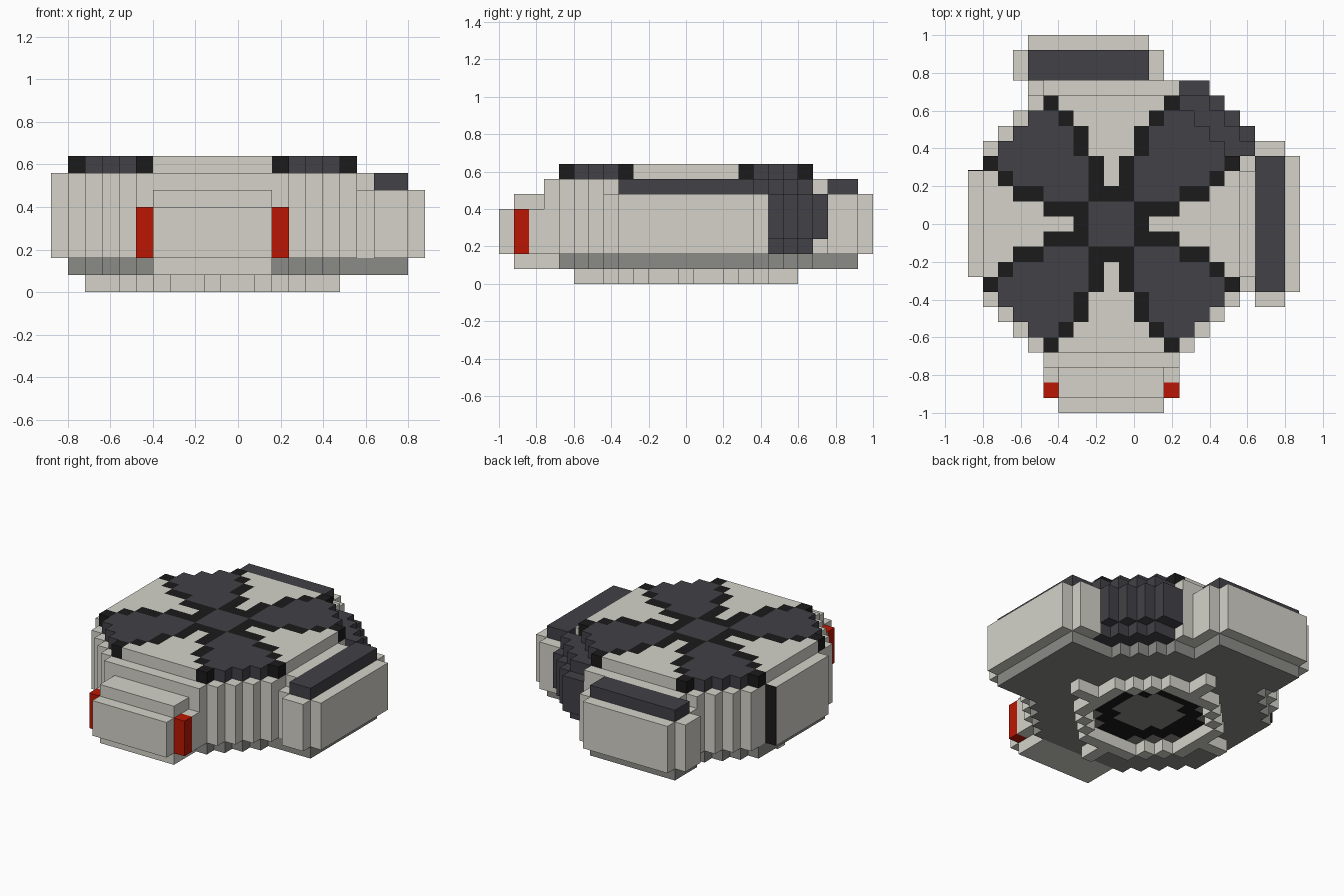
import bpy, bmesh

cube = bpy.data.objects.get("Cube")
if cube:
    bpy.data.objects.remove(cube, do_unlink=True)

U = 0.08          # block size
CX, CY = -0.12, 0.0   # centre of the round body


def material(name, rgb):
    m = bpy.data.materials.new(name)
    m.use_nodes = True
    m.diffuse_color = (*rgb, 1)
    m.node_tree.nodes["Principled BSDF"].inputs["Base Color"].default_value = (*rgb, 1)
    return m


MATS = [material("light_grey", (0.66, 0.65, 0.585)),
        material("charcoal", (0.054, 0.053, 0.061)),
        material("black", (0.011, 0.011, 0.011)),
        material("red", (0.50, 0.008, 0.001)),
        material("mid_grey", (0.26, 0.26, 0.243))]
LIGHT, CHARCOAL, BLACK, RED, MID = range(5)


def finish(name, bm):
    me = bpy.data.meshes.new(name)
    bm.to_mesh(me)
    bm.free()
    for m in MATS:
        me.materials.append(m)
    ob = bpy.data.objects.new(name, me)
    bpy.context.collection.objects.link(ob)
    return ob


def box(name, x0, x1, y0, y1, z0, z1, mat):
    bm = bmesh.new()
    bmesh.ops.create_cube(bm, size=1)
    for v in bm.verts:
        v.co = (x1 if v.co.x > 0 else x0, y1 if v.co.y > 0 else y0, z1 if v.co.z > 0 else z0)
    for f in bm.faces:
        f.material_index = mat
    return finish(name, bm)


def layer(name, rule, z0, z1):
    """Extrude the grid cells for which rule(dx, dy) gives a colour."""
    span = range(-10, 11)
    cells = {(i, j): rule(i, j) for i in span for j in span}
    cells = {k: c for k, c in cells.items() if c is not None}
    bm = bmesh.new()

    def quad(points, mat):
        bm.faces.new([bm.verts.new(p) for p in points]).material_index = mat

    for (i, j), mat in cells.items():
        x, y, h = CX + i * U, CY + j * U, U / 2
        ring = [(x - h, y - h), (x + h, y - h), (x + h, y + h), (x - h, y + h)]
        quad([(*p, z1) for p in ring], mat)
        quad([(*p, z0) for p in reversed(ring)], mat)
        for k, (di, dj) in enumerate([(0, -1), (1, 0), (0, 1), (-1, 0)]):
            if (i + di, j + dj) not in cells:
                a, b = ring[k], ring[(k + 1) % 4]
                quad([(*a, z0), (*b, z0), (*b, z1), (*a, z1)], mat)
    bmesh.ops.remove_doubles(bm, verts=bm.verts, dist=0.001)
    return finish(name, bm)


def octagon(i, j, radius, diagonal):
    return max(abs(i), abs(j)) <= radius and abs(i) + abs(j) <= diagonal


# Four-bladed rotor with black edging and light wedges
EDGE = [0, 0, 2, 1, 1, 2, 2, 3, 4]


def rotor(i, j):
    if not octagon(i, j, 8, 12):
        return None
    a, b = max(abs(i), abs(j)), min(abs(i), abs(j))
    if a <= 1:
        return CHARCOAL
    if a == 2:
        return BLACK if b < 2 else CHARCOAL
    return LIGHT if b < EDGE[a] else BLACK if b == EDGE[a] else CHARCOAL


layer("rotor_top", rotor, 0.56, 0.64)


# Main round body, with a dark insert in the rear corner
def body(i, j):
    a, b = max(abs(i), abs(j)), min(abs(i), abs(j))
    if i > 4 and 4 < j < 9 and 13 <= i + j <= 14 and i < 10:
        return CHARCOAL
    if a == 9:
        return LIGHT if b <= (4 if abs(j) == 9 else 3) else None
    return LIGHT if octagon(i, j, 8, 13) else None


layer("body", body, 0.16, 0.56)
layer("corner_insert_outer",
      lambda i, j: CHARCOAL if 4 < i < 10 and 4 < j < 10 and (i + j == 15 or (i, j) == (5, 9)) else None,
      0.24, 0.48)
box("side_panel_edge", -0.88, -0.80, 0.28, 0.285, 0.16, 0.56, BLACK)


# Underside: plate with a black-ringed hub, and a light foot frame with spokes
def plate(i, j):
    if not octagon(i, j, 8, 12):
        return None
    return BLACK if octagon(i, j, 4, 5) and not octagon(i, j, 2, 3) else MID


def foot(i, j):
    a, b = max(abs(i), abs(j)), min(abs(i), abs(j))
    rim = octagon(i, j, 5, 7) and not octagon(i, j, 4, 6)
    return LIGHT if rim or (5 < a < 8 and b == 0) else None


layer("bottom_plate", plate, 0.08, 0.16)
layer("foot_frame", foot, 0.0, 0.08)

# Right-hand pod
box("side_pod_inner", 0.64, 0.80, -0.44, 0.44, 0.16, 0.48, LIGHT)
box("side_pod_outer", 0.80, 0.88, -0.36, 0.36, 0.16, 0.48, LIGHT)
box("side_pod_cap", 0.64, 0.80, -0.36, 0.36, 0.48, 0.56, CHARCOAL)
box("side_pod_base", 0.56, 0.80, -0.36, 0.36, 0.08, 0.16, MID)
for s in (-1, 1):
    y = sorted((s * 0.28, s * 0.36))
    box("side_pod_filler", 0.56, 0.64, *y, 0.16, 0.48, LIGHT)

# Rear pod
box("rear_pod_inner", -0.64, 0.16, 0.76, 0.92, 0.16, 0.48, LIGHT)
box("rear_pod_outer", -0.56, 0.08, 0.92, 1.0, 0.16, 0.48, LIGHT)
box("rear_pod_cap", -0.56, 0.08, 0.76, 0.92, 0.48, 0.56, CHARCOAL)
box("rear_pod_base", -0.56, 0.08, 0.68, 0.92, 0.08, 0.16, MID)
box("rear_pod_filler", -0.56, -0.48, 0.68, 0.76, 0.16, 0.48, LIGHT)

# Front box with red lamps
box("front_box", -0.40, 0.16, -0.92, -0.76, 0.16, 0.48, LIGHT)
box("front_box_nose", -0.40, 0.16, -1.0, -0.92, 0.16, 0.40, LIGHT)
box("front_box_base", -0.40, 0.16, -0.92, -0.68, 0.08, 0.16, LIGHT)
for s in (-1, 1):
    x = sorted((CX + s * 0.28, CX + s * 0.36))
    box("front_lamp", *x, -0.92, -0.84, 0.16, 0.40, RED)
    box("front_box_flank", *x, -0.84, -0.76, 0.16, 0.40, LIGHT)
